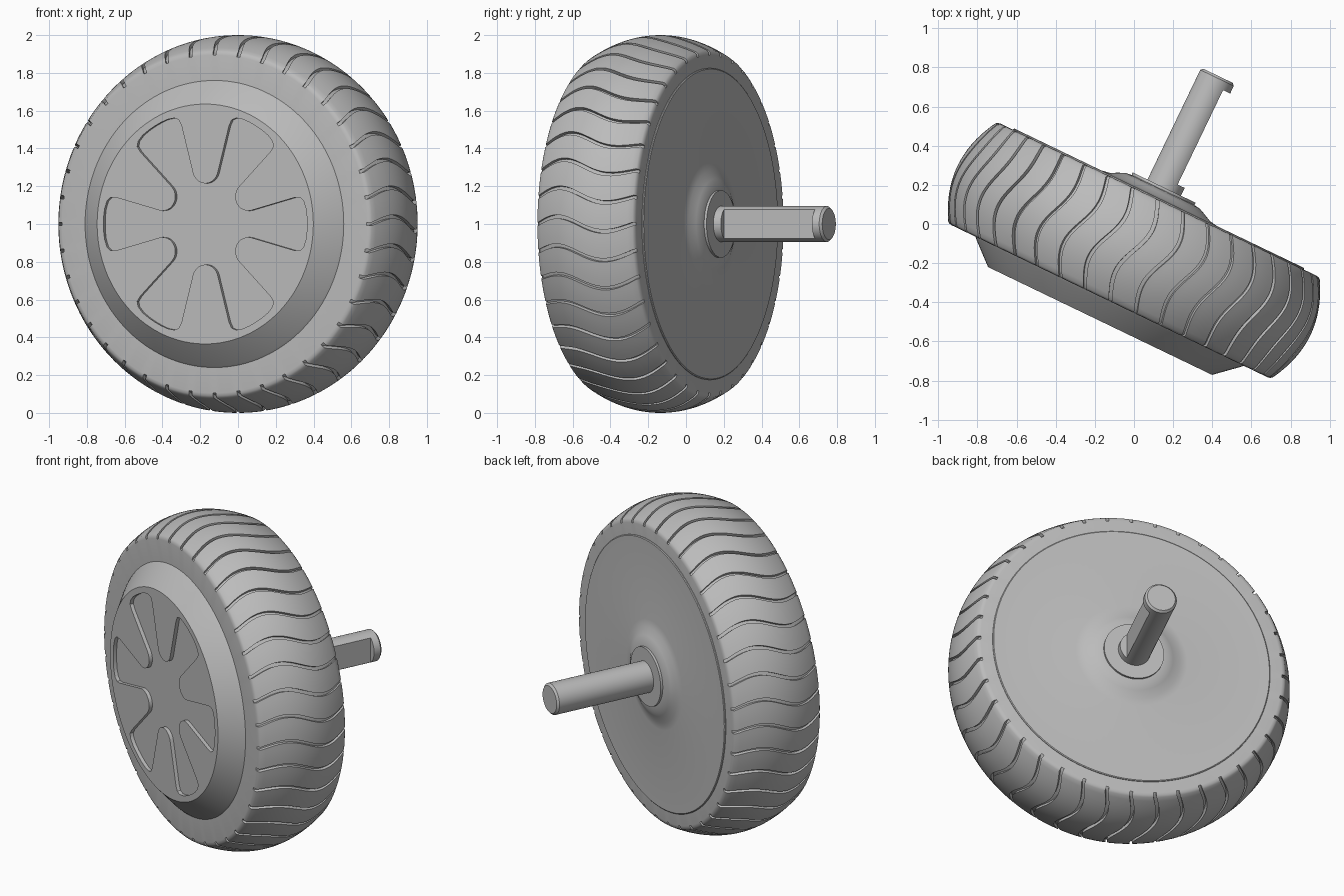
import bpy, bmesh
from math import sin, cos, pi, radians, tau
from mathutils import Matrix, Vector

if "Cube" in bpy.data.objects:
    bpy.data.objects.remove(bpy.data.objects["Cube"])

grey = bpy.data.materials.new("plain grey")
grey.use_nodes = True
grey.diffuse_color = (0.5, 0.5, 0.5, 1)
grey.node_tree.nodes["Principled BSDF"].inputs["Base Color"].default_value = (0.5, 0.5, 0.5, 1)

# Wheel frame: local y is the axle, turned about z and raised to stand on the ground
PLACE = Matrix.Translation((0, -0.135, 1)) @ Matrix.Rotation(radians(-25.7), 4, 'Z')


def finish(bm, name):
    bmesh.ops.remove_doubles(bm, verts=bm.verts, dist=1e-5)
    bmesh.ops.dissolve_degenerate(bm, edges=bm.edges, dist=1e-5)
    bmesh.ops.recalc_face_normals(bm, faces=bm.faces)
    mesh = bpy.data.meshes.new(name)
    bm.to_mesh(mesh)
    bm.free()
    mesh.materials.append(grey)
    ob = bpy.data.objects.new(name, mesh)
    bpy.context.collection.objects.link(ob)
    return ob


def polar(r, a, h):
    return Vector((r * cos(a), h, r * sin(a)))


def skin(columns, name):
    """Join columns of points around the axle into a closed surface."""
    bm = bmesh.new()
    cols = [[bm.verts.new(p) for p in col] for col in columns]
    for i, col in enumerate(cols):
        nxt = cols[(i + 1) % len(cols)]
        for j in range(len(col) - 1):
            bm.faces.new((col[j], col[j + 1], nxt[j + 1], nxt[j]))
    return finish(bm, name)


def lathe(profile, name, sides=96):
    return skin([[polar(r, tau * i / sides, h) for r, h in profile]
                 for i in range(sides)], name)


def prism(outline, h0, h1, name):
    bm = bmesh.new()
    face = bm.faces.new([bm.verts.new((x, h0, z)) for x, z in outline])
    new = bmesh.ops.extrude_face_region(bm, geom=[face])["geom"]
    for v in new:
        if isinstance(v, bmesh.types.BMVert):
            v.co.y = h1
    if face.is_valid is False or len(bm.faces) == len(outline) + 1:
        bm.faces.new([v for v in bm.verts if abs(v.co.y - h0) < 1e-6][:len(outline)])
    return finish(bm, name)


def cut(ob, cutter):
    mod = ob.modifiers.new("cut", 'BOOLEAN')
    mod.operation, mod.solver, mod.object = 'DIFFERENCE', 'EXACT', cutter
    bpy.context.view_layer.update()
    result = bpy.data.meshes.new_from_object(ob.evaluated_get(bpy.context.evaluated_depsgraph_get()))
    ob.modifiers.clear()
    ob.data = result
    bpy.data.objects.remove(cutter)


# Tyre: crowned tread with wavy grooves running from shoulder to shoulder
GROOVES, WIDTH, DEPTH, HALF = 40, 0.02, 0.02, 0.277
STEPS = 24
tread = [(1 - 0.08 * (t / STEPS) ** 2, HALF * t / STEPS) for t in range(-STEPS, STEPS + 1, 2)]
shoulder = [(0.91, 0.285), (0.895, 0.288), (0.72, 0.288)]
profile = [(r, -h) for r, h in reversed(shoulder)] + tread + shoulder
pitch = tau / GROOVES
columns = []
for g in range(GROOVES):
    section = [(-WIDTH / 2, 0), (-WIDTH / 2, DEPTH), (WIDTH / 2, DEPTH), (WIDTH / 2, 0)]
    section += [(WIDTH / 2 + (pitch - WIDTH) * k / 4, 0) for k in (1, 2, 3)]
    for da, depth in section:
        col = []
        for r, h in profile:
            wave = -0.04 * sin(pi * max(-1, min(1, h / HALF)))
            grooved = depth if r > 0.9 else 0
            col.append(polar(r - grooved, g * pitch + da + wave, h))
        columns.append(col)
tyre = skin(columns, "tyre")

# Front hub: bevelled cap with a six-armed recess between rounded petals
front_hub = lathe([(0, -0.2), (0.76, -0.2), (0.76, -0.288), (0.75, -0.299),
                   (0.635, -0.4), (0, -0.4)], "front_hub", 128)
corner = [(0.54, 15), (0.573, 14.3), (0.59, 12), (0.597, 8), (0.598, 4)]
arm = [(r, -a) for r, a in corner] + [(0.598, 0)] + corner[::-1]
tip_r, tip = 0.29, 0.29 * sin(radians(15))
star = []
for k in range(6):
    mid = radians(60 * k)
    star += [(r * cos(mid + radians(a)), r * sin(mid + radians(a))) for r, a in arm]
    petal = mid + radians(30)
    for s in range(13):
        a = petal + radians(255 - 150 * s / 12)
        star.append((tip_r * cos(petal) + tip * cos(a), tip_r * sin(petal) + tip * sin(a)))
cut(front_hub, prism(star, -0.5, -0.378, "star_cutter"))

# Back cover: thin disc with a raised boss and a collar round the axle
back_cover = lathe([(0, 0.2), (0.825, 0.2), (0.825, 0.292), (0.82, 0.296), (0.33, 0.296),
                    (0.285, 0.303), (0.24, 0.325), (0.21, 0.338), (0.178, 0.342),
                    (0.178, 0.356), (0, 0.356)], "back_cover", 128)

# Axle: round shaft with one long flat on the left side
axle = lathe([(0, 0.25), (0.095, 0.25), (0.095, 0.978), (0.083, 0.99), (0, 0.99)], "axle", 48)
cut(axle, prism([(0.055, -0.2), (0.2, -0.2), (0.2, 0.2), (0.055, 0.2)], 0.4, 0.935, "flat_cutter"))

for ob in (tyre, front_hub, back_cover, axle):
    ob.matrix_world = PLACE
    bpy.ops.object.select_all(action='DESELECT')
    ob.select_set(True)
    bpy.context.view_layer.objects.active = ob
    bpy.ops.object.shade_smooth_by_angle(angle=radians(30))
